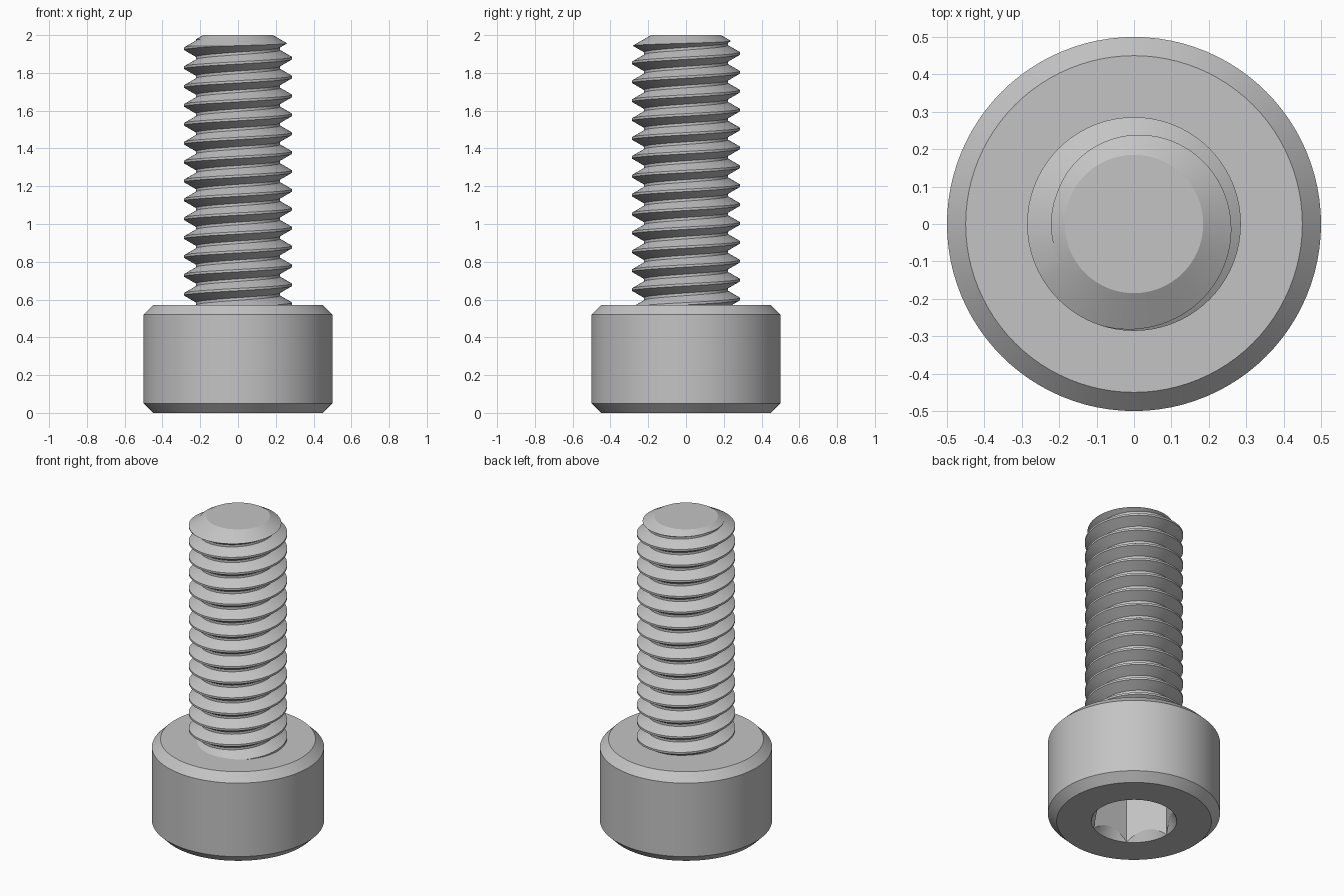
import bpy, bmesh, math

cube = bpy.data.objects.get("Cube")
if cube:
    bpy.data.objects.remove(cube, do_unlink=True)

steel = bpy.data.materials.new("steel grey")
steel.use_nodes = True
GREY = (0.55, 0.55, 0.55, 1)
steel.diffuse_color = GREY
steel.node_tree.nodes["Principled BSDF"].inputs["Base Color"].default_value = GREY

HEAD_TOP = 0.571
PITCH = 0.1
MAJOR, MINOR = 0.2857, 0.222
HEX_R = 0.2474


def finish(name, bm):
    """Turn a bmesh into a linked object with outward normals."""
    bmesh.ops.recalc_face_normals(bm, faces=bm.faces)
    mesh = bpy.data.meshes.new(name)
    bm.to_mesh(mesh)
    bm.free()
    mesh.materials.append(steel)
    obj = bpy.data.objects.new(name, mesh)
    bpy.context.collection.objects.link(obj)
    return obj


def lathe(name, profile, sides):
    """Closed solid of revolution from (radius, z) points, capped flat."""
    bm = bmesh.new()
    rings = []
    for r, z in profile:
        angles = [math.tau * i / sides for i in range(sides)]
        rings.append([bm.verts.new((r * math.cos(a), r * math.sin(a), z)) for a in angles])
    for low, high in zip(rings, rings[1:]):
        for i in range(sides):
            j = (i + 1) % sides
            bm.faces.new((low[i], low[j], high[j], high[i]))
    bm.faces.new(rings[0])
    bm.faces.new(rings[-1])
    return finish(name, bm)


def helix_rod(name, start, turns, sides):
    """Right-handed threaded rod, its open ends closed by fans."""
    half_crest = PITCH / 16
    half_root = half_crest + (MAJOR - MINOR) / math.sqrt(3)
    profile = [(MAJOR, -half_crest), (MAJOR, half_crest),
               (MINOR, half_root), (MINOR, PITCH - half_root)]
    rows = [(r, start + t * PITCH + dz) for t in range(turns) for r, dz in profile]
    bm = bmesh.new()
    columns = []
    for i in range(sides + 1):
        a = math.tau * i / sides
        columns.append([bm.verts.new((r * math.cos(a), r * math.sin(a), z + PITCH * i / sides))
                        for r, z in rows])
    for left, right in zip(columns, columns[1:]):
        for k in range(len(rows) - 1):
            bm.faces.new((left[k], right[k], right[k + 1], left[k + 1]))
    bmesh.ops.remove_doubles(bm, verts=bm.verts, dist=1e-5)
    open_edges = [e for e in bm.edges if e.is_boundary]
    middle = start + turns * PITCH / 2
    bottom = bm.verts.new((0, 0, start))
    top = bm.verts.new((0, 0, start + turns * PITCH))
    for e in open_edges:
        tip = top if e.verts[0].co.z > middle else bottom
        bm.faces.new((e.verts[0], e.verts[1], tip))
    return finish(name, bm)


def boolean(obj, tool, operation):
    mod = obj.modifiers.new("cut", "BOOLEAN")
    mod.operation = operation
    mod.solver = "EXACT"
    mod.object = tool
    bpy.context.view_layer.objects.active = obj
    bpy.ops.object.modifier_apply(modifier=mod.name)
    bpy.data.objects.remove(tool, do_unlink=True)


# Cylindrical head, bevelled on both rims
head = lathe("head", [(0.45, 0), (0.5, 0.05), (0.5, HEAD_TOP - 0.05), (0.45, HEAD_TOP)], 96)

# Hexagonal socket in the underside with a conical lead-in
boolean(head, lathe("socket_cutter", [(HEX_R, -0.1), (HEX_R, 0.286)], 6), "DIFFERENCE")
lead = HEX_R + 0.001
slope = 1 / math.sqrt(3)
boolean(head, lathe("lead_in_cutter", [(lead + 0.05 * slope, -0.05), (lead - 0.2 * slope, 0.2)], 96),
        "DIFFERENCE")

# Threaded shank, trimmed by a rod with a conical tip
shank = helix_rod("threaded_shank", 0.378, 18, 72)
tip_r = 0.185
tip_drop = (0.32 - tip_r) * slope
boolean(shank, lathe("tip_trimmer", [(0.32, 0.5), (0.32, 2 - tip_drop), (tip_r, 2)], 96), "INTERSECT")

for obj in (head, shank):
    bpy.ops.object.select_all(action="DESELECT")
    obj.select_set(True)
    bpy.context.view_layer.objects.active = obj
    bpy.ops.object.shade_smooth_by_angle(angle=math.radians(25))
